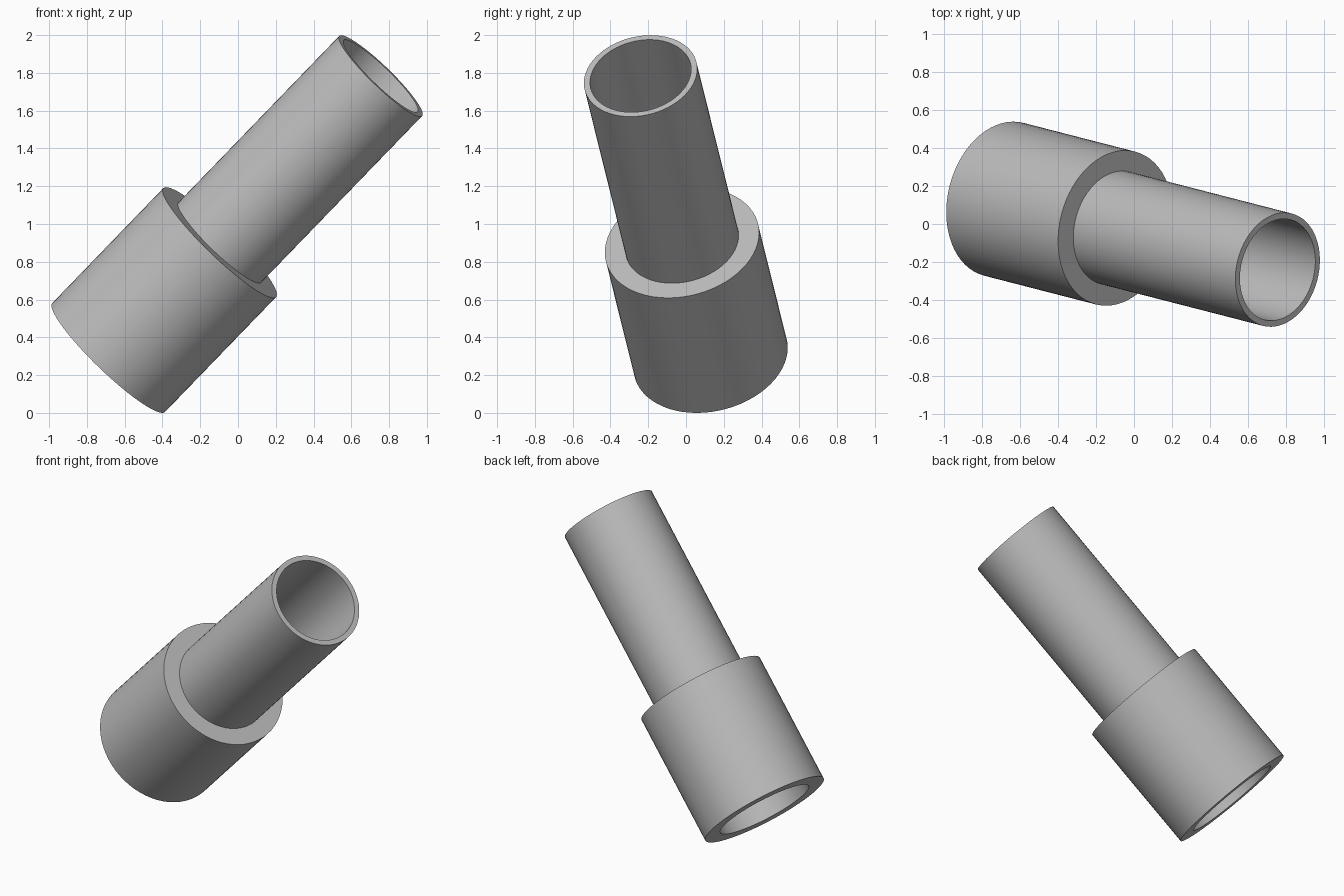
import bpy
import bmesh
import math
from mathutils import Vector, Matrix

old = bpy.data.objects.get("Cube")
if old:
    bpy.data.objects.remove(old, do_unlink=True)

SEGMENTS = 64
BASE = Vector((-0.685, 0.13, 0.293))       # centre of the socket mouth
AXIS = Vector((0.684, -0.176, 0.708)).normalized()

# Overall sizes along and across the axis
LENGTH, COLLAR_LENGTH, SOCKET_DEPTH = 2.106, 0.86, 0.75
COLLAR_R, SOCKET_R, TUBE_R, BORE_R = 0.415, 0.31, 0.305, 0.272

grey = bpy.data.materials.new("light grey")
grey.use_nodes = True
colour = (0.5, 0.5, 0.5, 1)
grey.diffuse_color = colour
grey.node_tree.nodes["Principled BSDF"].inputs["Base Color"].default_value = colour


def lathe(name, profile):
    """Revolve a closed (radius, height) profile about the local z axis."""
    bm = bmesh.new()
    rings = []
    for radius, height in profile:
        angles = [math.tau * i / SEGMENTS for i in range(SEGMENTS)]
        rings.append([bm.verts.new((radius * math.cos(a), radius * math.sin(a), height))
                      for a in angles])
    for k, lower in enumerate(rings):
        upper = rings[(k + 1) % len(rings)]
        for i in range(SEGMENTS):
            j = (i + 1) % SEGMENTS
            bm.faces.new((lower[i], lower[j], upper[j], upper[i]))
    bmesh.ops.recalc_face_normals(bm, faces=bm.faces)
    mesh = bpy.data.meshes.new(name)
    bm.to_mesh(mesh)
    bm.free()
    mesh.materials.append(grey)
    obj = bpy.data.objects.new(name, mesh)
    bpy.context.collection.objects.link(obj)
    obj.matrix_world = (Matrix.Translation(BASE)
                        @ AXIS.to_track_quat('Z', 'Y').to_matrix().to_4x4())
    return obj


# One hollow body: wide socket collar stepping down to a thin tube
adapter = lathe("stepped_pipe_adapter", [
    (COLLAR_R, 0), (COLLAR_R, COLLAR_LENGTH),
    (TUBE_R, COLLAR_LENGTH), (TUBE_R, LENGTH),
    (BORE_R, LENGTH), (BORE_R, SOCKET_DEPTH),
    (SOCKET_R, SOCKET_DEPTH), (SOCKET_R, 0),
])

bpy.ops.object.select_all(action='DESELECT')
adapter.select_set(True)
bpy.context.view_layer.objects.active = adapter
bpy.ops.object.shade_smooth_by_angle(angle=math.radians(30))
